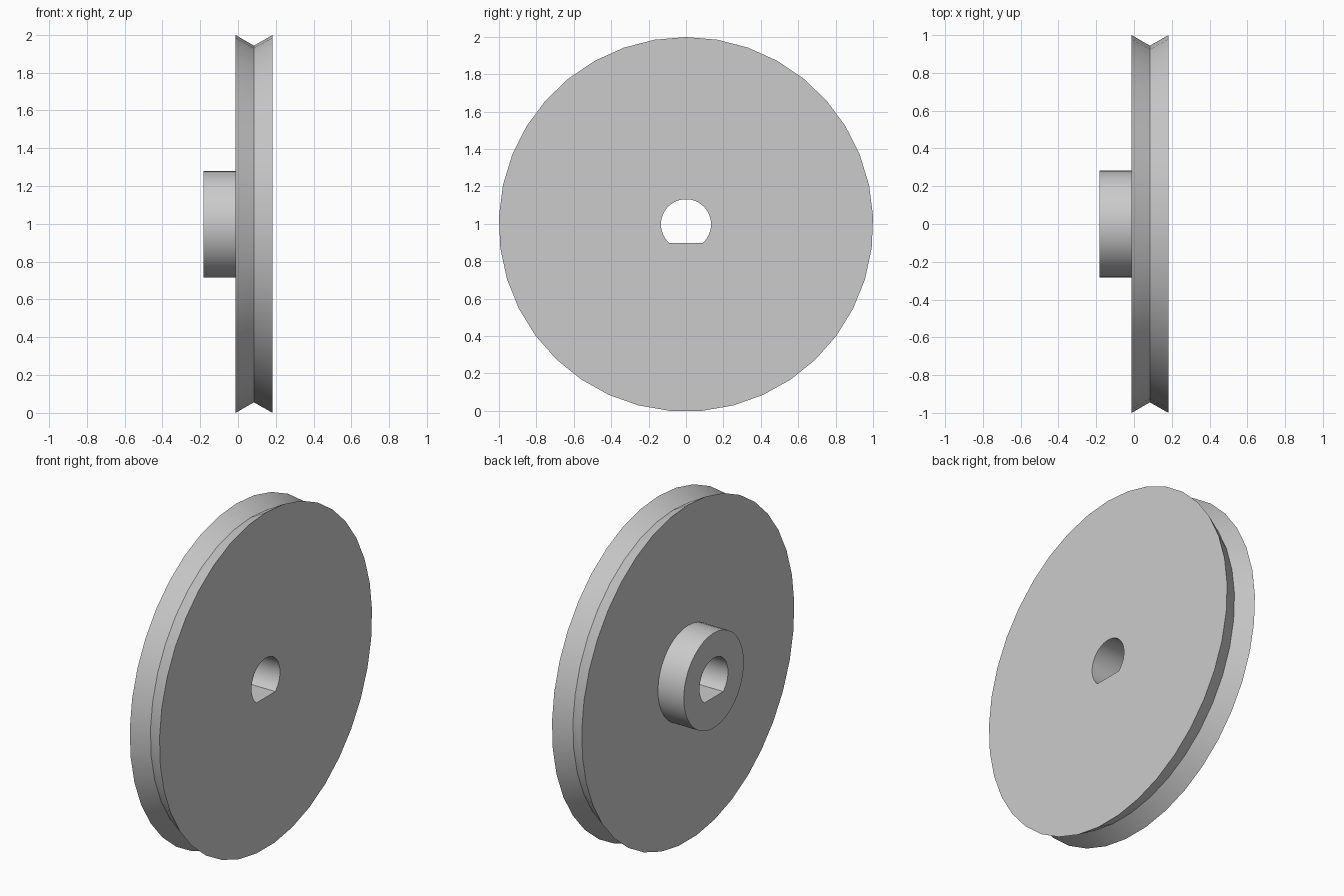
import bpy, bmesh
from math import sin, cos, pi, acos, radians

cube = bpy.data.objects.get("Cube")
if cube:
    bpy.data.objects.remove(cube, do_unlink=True)

SIDES = 37
RIM_R, GROOVE_R, HUB_R, BORE_R = 1.001, 0.945, 0.283, 0.134
FLAT = 0.1                        # distance from axis to the flat of the bore
HUB_END, BACK, MID, FRONT = -0.183, -0.013, 0.084, 0.183
CENTRE_Z = RIM_R * cos(pi / SIDES)

grey = bpy.data.materials.new("light_grey")
grey.use_nodes = True
colour = (0.6, 0.6, 0.6, 1)
grey.diffuse_color = colour
grey.node_tree.nodes["Principled BSDF"].inputs["Base Color"].default_value = colour


def ring(bm, x, radius, half_sweep):
    """Closed loop about the x axis; its last edge is a flat at the bottom."""
    angles = [half_sweep * (2 * i / (SIDES - 1) - 1) for i in range(SIDES)]
    return [bm.verts.new((x, radius * sin(a), CENTRE_Z + radius * cos(a)))
            for a in angles]


bm = bmesh.new()
full = pi - pi / SIDES            # evenly spaced circle
d_shape = pi - acos(FLAT / BORE_R)  # circle cut by the flat

# Section: bore, hub, back face, V groove, front face
section = [(HUB_END, BORE_R, d_shape), (HUB_END, HUB_R, full),
           (BACK, HUB_R, full), (BACK, RIM_R, full),
           (MID, GROOVE_R, full), (FRONT, RIM_R, full),
           (FRONT, BORE_R, d_shape)]
rings = [ring(bm, *s) for s in section]
for a, b in zip(rings, rings[1:] + rings[:1]):
    for i in range(SIDES):
        j = (i + 1) % SIDES
        bm.faces.new((a[i], a[j], b[j], b[i]))
bmesh.ops.recalc_face_normals(bm, faces=bm.faces)

mesh = bpy.data.meshes.new("pulley_wheel")
bm.to_mesh(mesh)
bm.free()
mesh.materials.append(grey)
wheel = bpy.data.objects.new("pulley_wheel", mesh)
bpy.context.collection.objects.link(wheel)

# Smooth round walls, crisp edges
bpy.ops.object.select_all(action='DESELECT')
wheel.select_set(True)
bpy.context.view_layer.objects.active = wheel
bpy.ops.object.shade_smooth_by_angle(angle=radians(30))
